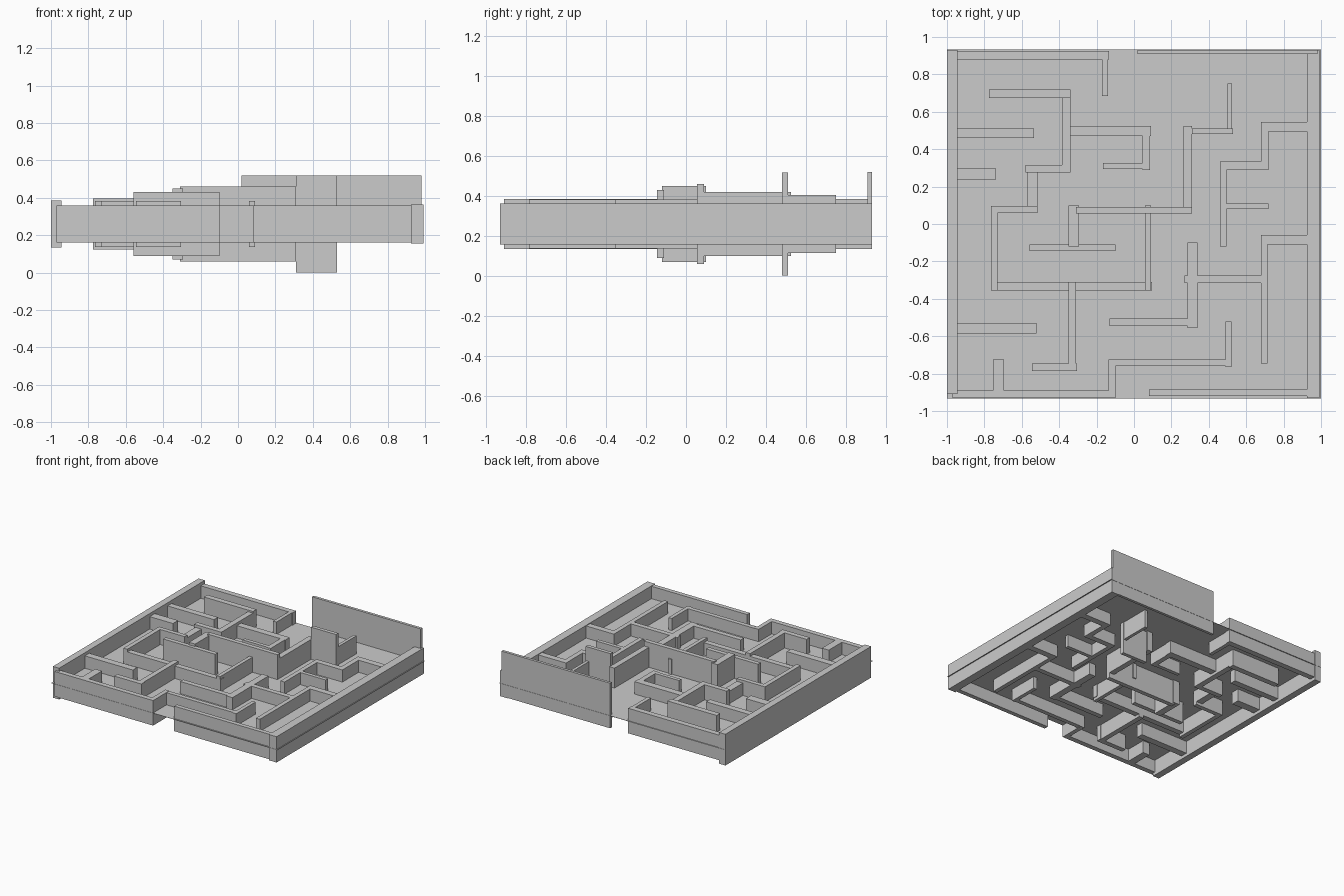
import bpy, bmesh

MID = 0.26  # height of the thin floor sheet, walls stand above and hang below it


def box(bm, x0, x1, y0, y1, z0, z1):
    vs = bmesh.ops.create_cube(bm, size=1)["verts"]
    for v in vs:
        v.co.x = x1 if v.co.x > 0 else x0
        v.co.y = y1 if v.co.y > 0 else y0
        v.co.z = z1 if v.co.z > 0 else z0


def finish(name, bm):
    me = bpy.data.meshes.new(name)
    bm.to_mesh(me)
    bm.free()
    ob = bpy.data.objects.new(name, me)
    bpy.context.collection.objects.link(ob)


def walls(name, half, rects):
    bm = bmesh.new()
    for x0, x1, y0, y1 in rects:
        box(bm, x0, x1, y0, y1, MID - half, MID + half)
    finish(name, bm)


# floor sheet
bm = bmesh.new()
box(bm, -1, 1, -0.932, 0.932, MID - 0.001, MID + 0.001)
finish("floor", bm)

# outer walls
walls("left_wall", 0.125, [(-1, -0.945, -0.91, 0.93)])
walls("right_wall", 0.103, [(0.925, 0.992, -0.93, 0.93)])
walls("front_walls", 0.1, [(-0.97, -0.10, -0.93, -0.89), (0.08, 0.99, -0.92, -0.885)])
walls("back_left_wall", 0.1, [(-0.99, -0.135, 0.88, 0.925)])
bm = bmesh.new()
box(bm, 0.02, 0.98, 0.908, 0.93, 0.16, 0.52)
finish("tall_back_wall", bm)

# tall inner walls
walls("tall_inner_wall", 0.258, [(0.31, 0.53, 0.48, 0.51)])
walls("centre_cross_wall", 0.2, [(-0.31, 0.31, 0.055, 0.09)])
walls("centre_spur", 0.19, [(-0.35, -0.295, -0.12, 0.10)])
walls("centre_front_wall", 0.17, [(-0.56, -0.10, -0.145, -0.11)])
walls("centre_back_wall", 0.16, [(0.265, 0.31, 0.06, 0.525)])
walls("back_spur", 0.145, [(0.50, 0.525, 0.48, 0.75)])

# medium inner walls
walls("medium_walls", 0.135, [(-0.775, -0.34, 0.675, 0.72)])
walls("medium_low_walls", 0.122, [
    (-0.35, -0.31, -0.785, -0.31),
    (-0.545, -0.305, -0.785, -0.745),
    (-0.765, -0.73, -0.355, 0.095),
    (-0.765, -0.515, 0.06, 0.095),
    (-0.385, -0.34, 0.275, 0.72),
    (-0.58, -0.34, 0.275, 0.315),
    (0.06, 0.09, -0.355, 0.10),
])

# low inner walls, left half
walls("low_left_walls", 0.1, [
    (-0.135, -0.10, -0.93, -0.725),
    (-0.755, -0.695, -0.93, -0.725),
    (-0.95, -0.52, -0.585, -0.53),
    (-0.765, 0.095, -0.355, -0.31),
    (-0.57, -0.515, 0.06, 0.315),
    (-0.385, 0.09, 0.47, 0.525),
    (0.045, 0.085, 0.29, 0.525),
    (-0.165, 0.085, 0.295, 0.325),
    (-0.95, -0.535, 0.46, 0.51),
    (-0.95, -0.74, 0.235, 0.30),
    (-0.17, -0.14, 0.685, 0.925),
])

# low inner walls, right half
walls("low_right_walls", 0.098, [
    (-0.135, 0.52, -0.76, -0.725),
    (0.49, 0.52, -0.765, -0.52),
    (-0.13, 0.34, -0.545, -0.505),
    (0.285, 0.34, -0.555, -0.10),
    (0.27, 0.715, -0.315, -0.275),
    (0.68, 0.715, -0.745, -0.06),
    (0.68, 0.93, -0.11, -0.06),
    (0.46, 0.495, -0.12, 0.335),
    (0.46, 0.72, 0.08, 0.11),
    (0.46, 0.72, 0.29, 0.335),
    (0.68, 0.72, 0.29, 0.545),
    (0.68, 0.93, 0.495, 0.545),
])
